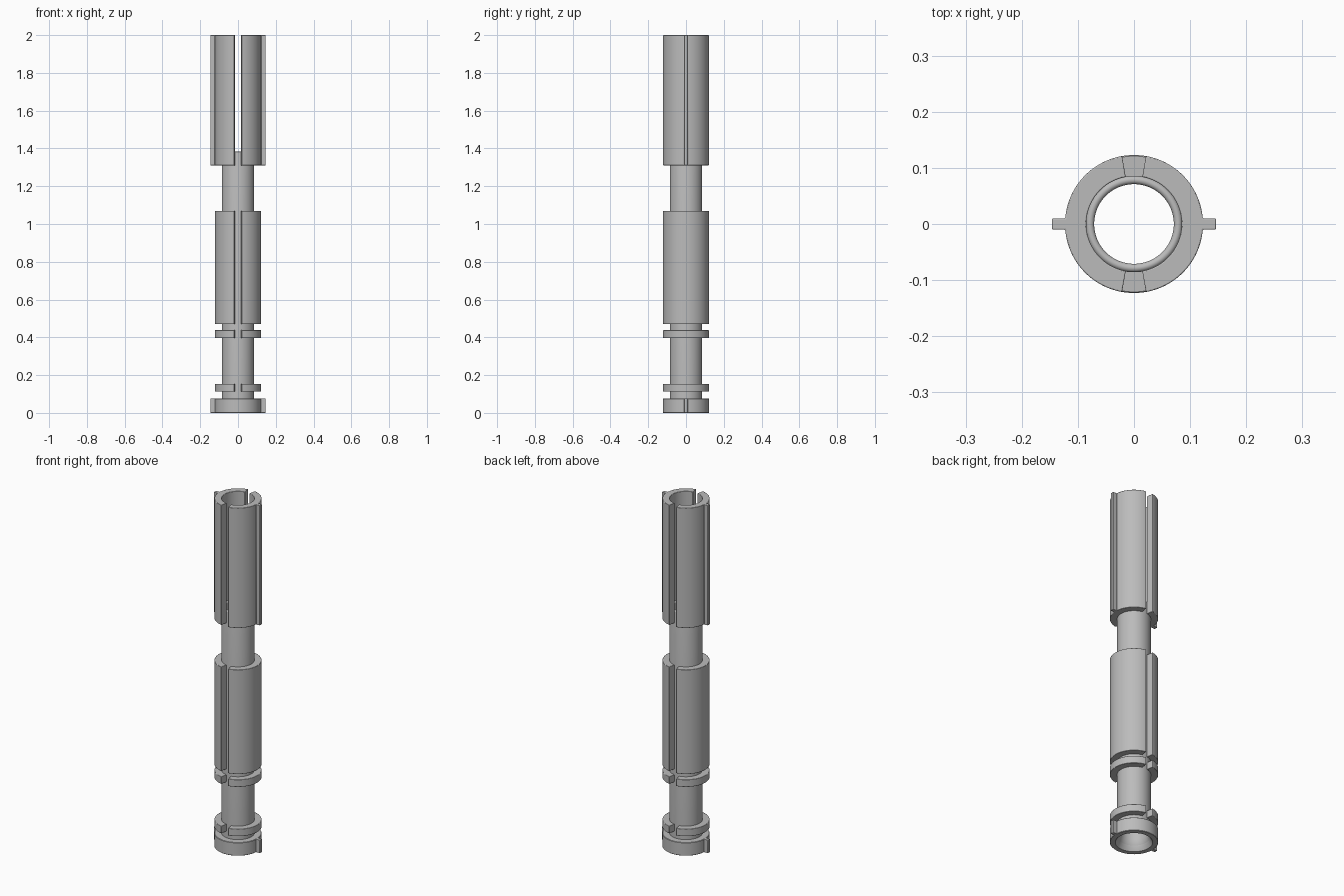
import bpy, bmesh, math

cube = bpy.data.objects.get("Cube")
if cube:
    bpy.data.objects.remove(cube)

grey = bpy.data.materials.new("plain grey")
grey.use_nodes = True
grey.diffuse_color = (0.5, 0.5, 0.5, 1)
grey.node_tree.nodes["Principled BSDF"].inputs["Base Color"].default_value = (0.5, 0.5, 0.5, 1)

R_OUT, R_IN, R_TUBE, R_BORE = 0.123, 0.085, 0.086, 0.071
FIN_TIP, FIN_HALF = 0.146, 0.010
SLOT = math.radians(10)      # half angle of the front and back slots


def finish(name, bm, bevel=0.0):
    bmesh.ops.recalc_face_normals(bm, faces=bm.faces)
    mesh = bpy.data.meshes.new(name)
    bm.to_mesh(mesh)
    bm.free()
    obj = bpy.data.objects.new(name, mesh)
    bpy.context.collection.objects.link(obj)
    mesh.materials.append(grey)
    if bevel:
        mod = obj.modifiers.new("soft edges", "BEVEL")
        mod.width, mod.segments = bevel, 2
        mod.limit_method, mod.angle_limit = "ANGLE", math.radians(40)
    bpy.ops.object.select_all(action="DESELECT")
    obj.select_set(True)
    bpy.context.view_layer.objects.active = obj
    bpy.ops.object.shade_smooth_by_angle(angle=math.radians(35))
    return obj


def prism(name, outline, z0, z1, bevel):
    bm = bmesh.new()
    face = bm.faces.new([bm.verts.new((x, y, z0)) for x, y in outline])
    new = bmesh.ops.extrude_face_region(bm, geom=[face])["geom"]
    bmesh.ops.translate(bm, vec=(0, 0, z1 - z0),
                        verts=[v for v in new if isinstance(v, bmesh.types.BMVert)])
    return finish(name, bm, bevel)


def lathe(name, profile, steps=96):
    bm = bmesh.new()
    rings = [[bm.verts.new((r * math.cos(a), r * math.sin(a), z)) for r, z in profile]
             for a in (2 * math.pi * i / steps for i in range(steps))]
    n = len(profile)
    for i in range(steps):
        a, b = rings[i], rings[(i + 1) % steps]
        for j in range(n):
            k = (j + 1) % n
            bm.faces.new((a[j], b[j], b[k], a[k]))
    return finish(name, bm)


def arc(radius, a0, a1, steps):
    angles = [a0 + (a1 - a0) * i / steps for i in range(steps + 1)]
    return [(radius * math.cos(a), radius * math.sin(a)) for a in angles]


def half_shells(name, z0, z1, fin=False):
    # left and right half rings, parted by the front and back slots
    end = math.pi / 2 - SLOT
    if fin:
        root = math.asin(FIN_HALF / R_OUT)
        outer = (arc(R_OUT, -end, -root, 20)
                 + [(FIN_TIP, -FIN_HALF), (FIN_TIP, FIN_HALF)]
                 + arc(R_OUT, root, end, 20))
    else:
        outer = arc(R_OUT, -end, end, 44)
    outline = outer + arc(R_IN, end, -end, 44)
    for side, s in (("left", 1), ("right", -1)):
        prism(f"{side}_{name}", [(s * x, s * y) for x, y in outline], z0, z1, 0.002)


# Inner tube with rounded top lip and flared bottom bore
lip = R_TUBE - R_BORE
rounded = [((R_TUBE + R_BORE) / 2 + lip / 2 * math.cos(math.pi * i / 8),
            1.375 + lip / 2 * math.sin(math.pi * i / 8)) for i in range(9)]
lathe("inner_tube", [(R_TUBE, 0.02)] + rounded + [(R_BORE, 0.06), (0.078, 0.03)])

# Bottom collar: closed ring with two fins
lathe("bottom_collar", [(0.095, 0), (R_OUT - 0.002, 0), (R_OUT, 0.002), (R_OUT, 0.074),
                        (R_OUT - 0.002, 0.076), (0.08, 0.076), (0.074, 0.05),
                        (0.082, 0.02)])
for side, s in (("left", 1), ("right", -1)):
    x0, x1 = sorted((s * 0.115, s * FIN_TIP))
    prism(f"{side}_collar_fin", [(x0, -FIN_HALF), (x1, -FIN_HALF),
                                 (x1, FIN_HALF), (x0, FIN_HALF)], 0.0, 0.076, 0.002)

# Slotted rings and sleeves up the tube
half_shells("lower_ring", 0.112, 0.154)
half_shells("upper_ring", 0.396, 0.438)
half_shells("middle_sleeve", 0.47, 1.07)
half_shells("top_sleeve", 1.31, 2.0, fin=True)
